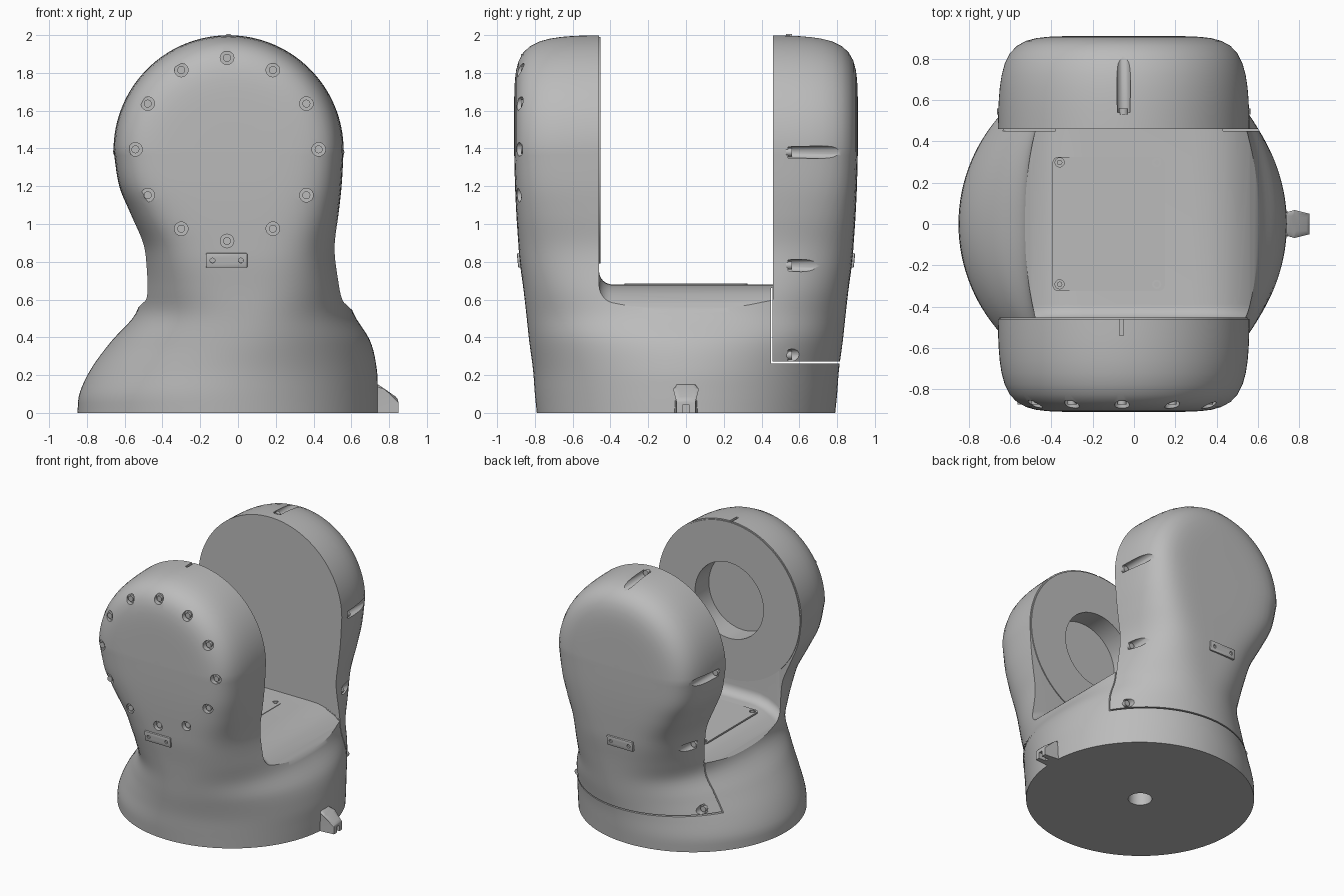
import bpy, bmesh, math
from mathutils import Matrix, Vector

if "Cube" in bpy.data.objects:
    bpy.data.objects.remove(bpy.data.objects["Cube"])

grey = bpy.data.materials.new("light grey")
grey.diffuse_color = (0.5, 0.5, 0.5, 1)
grey.use_nodes = True
grey.node_tree.nodes["Principled BSDF"].inputs["Base Color"].default_value = grey.diffuse_color

# z, left x, right x, half depth in y, roundness exponent
TABLE = [(0, -.85, .74, .79, 2), (.1, -.84, .74, .80, 2), (.23, -.78, .735, .81, 2),
         (.38, -.67, .70, .83, 2.1), (.52, -.545, .615, .845, 2.4),
         (.65, -.51, .57, .86, 2.9), (.8, -.50, .53, .88, 3.6),
         (.9, -.51, .52, .888, 4.2), (1.05, -.57, .535, .898, 5.2),
         (1.2, -.63, .55, .905, 6.2), (1.39, -.66, .56, .91, 7)]
CX, CZ, M = -.05, 1.39, 128


def section(z):
    """Smoothly interpolated centre, half width, half depth and exponent."""
    i = 0
    while i < len(TABLE) - 2 and z > TABLE[i + 1][0]:
        i += 1
    p, q = TABLE[i], TABLE[i + 1]
    o, r = TABLE[max(i - 1, 0)], TABLE[min(i + 2, len(TABLE) - 1)]
    h = q[0] - p[0]
    t = (z - p[0]) / h
    v = []
    for k in range(1, 5):
        m0 = (q[k] - o[k]) / (q[0] - o[0]) * h
        m1 = (r[k] - p[k]) / (r[0] - p[0]) * h
        v.append((2*t**3 - 3*t*t + 1) * p[k] + (t**3 - 2*t*t + t) * m0
                 + (3*t*t - 2*t**3) * q[k] + (t**3 - t*t) * m1)
    return (v[0] + v[1]) / 2, (v[1] - v[0]) / 2, v[2], v[3]


def outline(z):
    cx, a, b, n = section(z)
    pts = []
    for i in range(M):
        c, s = math.cos(2*math.pi*i/M), math.sin(2*math.pi*i/M)
        r = 1 / ((abs(c)/a)**n + (abs(s)/b)**n) ** (1/n)
        pts.append((cx + r*c, r*s, z))
    return pts


def side_x(z, y, side):
    cx, a, b, n = section(z)
    return cx + side * a * (1 - (abs(y)/b)**n) ** (1/n)


def finish(name, bm):
    bmesh.ops.recalc_face_normals(bm, faces=bm.faces)
    me = bpy.data.meshes.new(name)
    bm.to_mesh(me)
    bm.free()
    ob = bpy.data.objects.new(name, me)
    bpy.context.collection.objects.link(ob)
    me.materials.append(grey)
    return ob


def strip(bm, rings, closed):
    vs = [[bm.verts.new(p) for p in r] for r in rings]
    n = len(vs[0])
    for a, b in zip(vs, vs[1:]):
        for i in range(n if closed else n - 1):
            j = (i + 1) % n
            bm.faces.new((a[i], a[j], b[j], b[i]))
    return vs


def cyl(bm, p, r, depth, axis='y', seg=24):
    rot = Matrix.Rotation(math.pi/2, 4, 'X') if axis == 'y' else Matrix()
    bmesh.ops.create_cone(bm, cap_ends=True, segments=seg, radius1=r, radius2=r,
                          depth=depth, matrix=Matrix.Translation(p) @ rot)


def box(bm, lo, hi):
    lo, hi = Vector(lo), Vector(hi)
    bmesh.ops.create_cube(bm, size=1, matrix=Matrix.Translation((lo+hi)/2)
                          @ Matrix.Diagonal((*(hi-lo), 1)))


def cut(ob, bm):
    c = finish("cutter", bm)
    c.hide_render = True
    m = ob.modifiers.new("cut", 'BOOLEAN')
    m.operation, m.solver, m.object = 'DIFFERENCE', 'EXACT', c
    dg = bpy.context.evaluated_depsgraph_get()
    me = bpy.data.meshes.new_from_object(ob.evaluated_get(dg))
    ob.modifiers.clear()
    ob.data = me
    bpy.data.objects.remove(c)


# Body: lofted lower half, top turned about the yoke axis
bm = bmesh.new()
low = strip(bm, [outline(CZ * k / 50) for k in range(51)], True)
bm.faces.new(low[0])
half = outline(CZ)[M//4: 3*M//4 + 1]
strip(bm, [[(CX + (p[0]-CX)*math.cos(math.pi*k/64), p[1],
             CZ - (p[0]-CX)*math.sin(math.pi*k/64)) for p in half]
           for k in range(65)], False)
bmesh.ops.remove_doubles(bm, verts=bm.verts, dist=1e-4)
body = finish("yoke_body", bm)

# Gap between the arms, with rounded shoulders and a fillet at the front arm
bm = bmesh.new()
rings = []
for x, z in [(-1.1, .43), (-.62, .48), (-.56, .53), (-.5, .585), (-.44, .63), (-.38, .66),
             (-.31, .677), (-.25, .68), (.28, .68), (.36, .677), (.43, .66), (.5, .63),
             (.56, .585), (.62, .53), (.68, .48), (1.1, .43)]:
    arc = [(x, -.39 + .07*math.cos(t), z + .07 + .07*math.sin(t))
           for t in [math.pi * (1 + k/16) for k in range(9)]]
    rings.append([(x, -.46, 2.3)] + arc + [(x, .46, z), (x, .46, 2.3)])
vs = strip(bm, rings, True)
bm.faces.new(vs[0])
bm.faces.new(vs[-1])
cut(body, bm)

# Seam around the rear cover
bm = bmesh.new()
box(bm, (-1, .451, .262), (1, 1, .271))
cut(body, bm)
bm = bmesh.new()
box(bm, (-1, .451, .265), (1, .459, .66))
cut(body, bm)

# Screw grooves in the rear cover, notch in the front arm, bottom hole, bolt holes
grooves = [(CX, CZ + .595)]
for z in (1.38, .78, .305):
    for s in (-1, 1):
        grooves.append((side_x(z, .54, s) - s*.016, z))
bolts = [(CX - .008 + .485*math.cos(k*math.pi/6), 1.395 + .485*math.sin(k*math.pi/6))
         for k in range(12)]
bm = bmesh.new()
for x, z in grooves:
    cyl(bm, (x, .745, z), .033, .41)
box(bm, (-.07, -.54, 1.95), (-.05, -.44, 2.1))
cyl(bm, (-.055, 0, .03), .083, .2, 'z', 32)
for x, z in bolts:
    cyl(bm, (x, -.93, z), .036, .15)
cut(body, bm)

# Bearing seat on the inside of the front arm
bm = bmesh.new()
cyl(bm, (CX, -.459, CZ), .6, .012, seg=96)
seat = finish("bearing_seat", bm)
for ob in (body, seat):
    bm = bmesh.new()
    cyl(bm, (CX, -.5, CZ), .29, .24, seg=64)
    cut(ob, bm)

# Screws
bm = bmesh.new()
for x, z in bolts:
    cyl(bm, (x, -.858, z), .021, .03, seg=16)
for x, z in grooves:
    cyl(bm, (x, .545, z), .022, .03, seg=16)
finish("screws", bm)

# Top access plate with corner screws
bm = bmesh.new()
box(bm, (-.395, -.325, .672), (.15, .325, .684))
bmesh.ops.bevel(bm, geom=[e for e in bm.edges if abs(e.verts[0].co.z - e.verts[1].co.z) > .005],
                offset=.03, segments=4, affect='EDGES', profile=.5)
plate = finish("access_plate", bm)
corners = [(x, y) for x in (-.36, .11) for y in (-.292, .298)]
bm = bmesh.new()
for x, y in corners:
    cyl(bm, (x, y, .69), .022, .03, 'z')
cut(plate, bm)
bm = bmesh.new()
for x, y in corners:
    cyl(bm, (x, y, .679), .013, .01, 'z', 16)
finish("plate_screws", bm)

# Small tag plates on both outer faces
for s, name in ((-1, "front_tag"), (1, "rear_tag")):
    bm = bmesh.new()
    box(bm, (-.11, -.016, -.038), (.11, .016, .038))
    bmesh.ops.bevel(bm, geom=bm.edges[:], offset=.006, segments=2, affect='EDGES', profile=.5)
    tag = finish(name, bm)
    bm = bmesh.new()
    for x in (-.075, .075):
        cyl(bm, (x, s*.015, 0), .013, .02, seg=16)
    cut(tag, bm)
    tag.data.transform(Matrix.Translation((-.06, s*.876, .808))
                       @ Matrix.Rotation(-s*.1, 4, 'X'))

# Cable connector on the right of the base
bm = bmesh.new()
side = [(.68, 0), (.68, .17), (.735, .155), (.775, .128), (.85, .075), (.85, 0)]
width = [.065, .065, .062, .05, .05, .05]
vs = strip(bm, [[(x, s*w, z) for (x, z), w in zip(side, width)] for s in (-1, 1)], True)
bm.faces.new(vs[0])
bm.faces.new(vs[1])
bmesh.ops.bevel(bm, geom=[e for e in bm.edges if max(v.co.z for v in e.verts) > .05
                          and min(v.co.z for v in e.verts) > .01],
                offset=.018, segments=3, affect='EDGES', profile=.5)
conn = finish("cable_connector", bm)
bm = bmesh.new()
box(bm, (.79, -.015, -.02), (.9, .015, .045))
cut(conn, bm)

# Smooth shading with sharp edges kept
bpy.ops.object.select_all(action='DESELECT')
for ob in bpy.context.scene.objects:
    ob.select_set(True)
    bpy.context.view_layer.objects.active = ob
bpy.ops.object.shade_smooth_by_angle(angle=math.radians(32))
